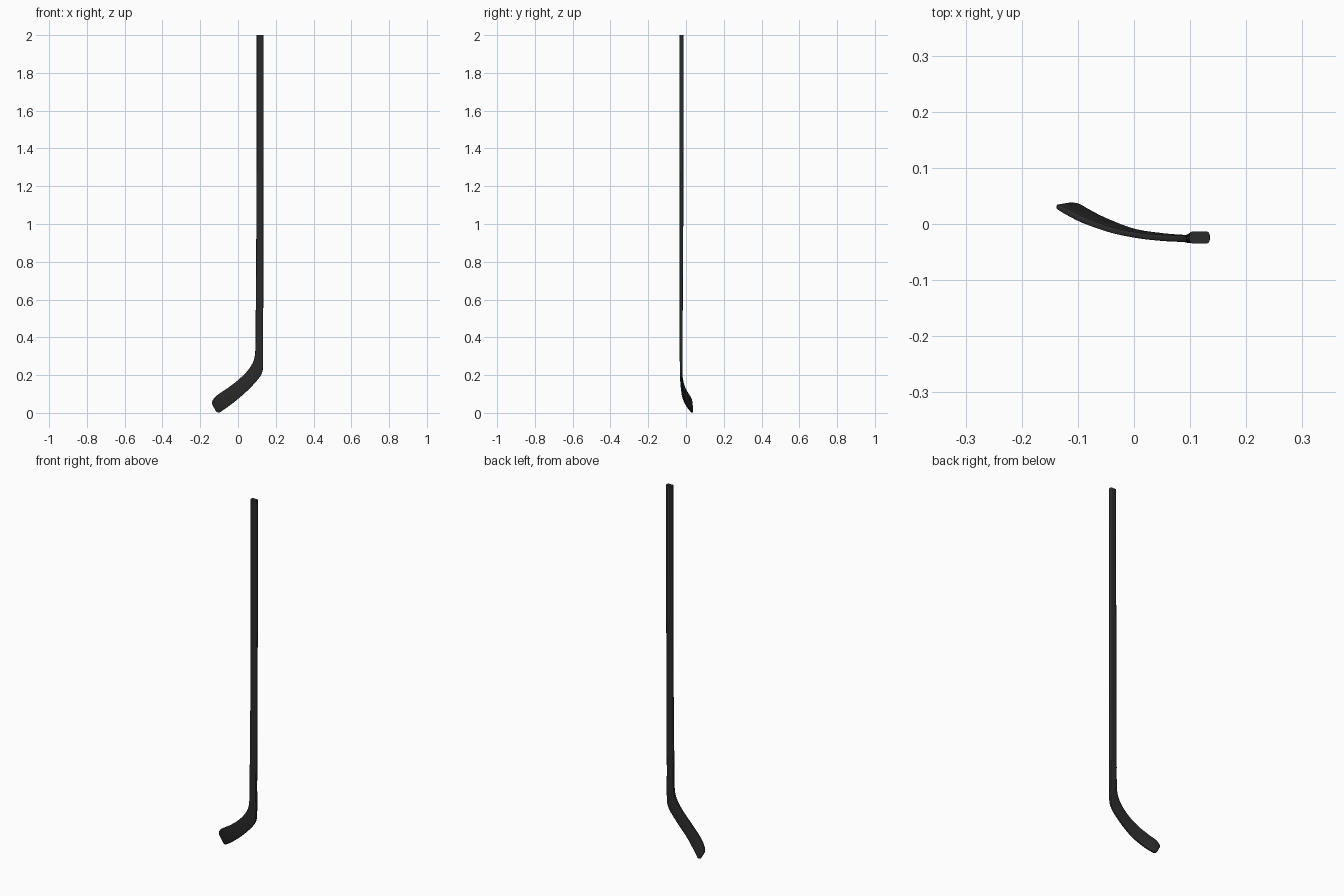
import bpy, bmesh, math
from mathutils import Vector

if "Cube" in bpy.data.objects:
    bpy.data.objects.remove(bpy.data.objects["Cube"])

# One dark colour for the whole stick
black = bpy.data.materials.new("matte black")
black.diffuse_color = (0.024, 0.024, 0.024, 1)
black.use_nodes = True
black.node_tree.nodes["Principled BSDF"].inputs["Base Color"].default_value = black.diffuse_color

# Stations from grip to toe: upper/inner edge x, y, z; lower/outer edge x, y, z; thickness
STATIONS = [
    (0.099, -0.024, 2.00, 0.135, -0.024, 2.00, 0.022),
    (0.099, -0.024, 1.50, 0.135, -0.024, 1.50, 0.021),
    (0.097, -0.024, 1.00, 0.134, -0.024, 1.00, 0.019),
    (0.095, -0.025, 0.65, 0.134, -0.025, 0.65, 0.017),
    (0.093, -0.026, 0.46, 0.133, -0.026, 0.42, 0.016),
    (0.092, -0.026, 0.34, 0.133, -0.026, 0.26, 0.014),
    (0.083, -0.026, 0.277, 0.125, -0.026, 0.207, 0.012),
    (0.053, -0.025, 0.226, 0.094, -0.025, 0.164, 0.011),
    (0.010, -0.021, 0.182, 0.050, -0.021, 0.118, 0.010),
    (-0.040, -0.011, 0.142, 0.000, -0.013, 0.074, 0.010),
    (-0.090, 0.006, 0.108, -0.052, 0.007, 0.033, 0.010),
    (-0.120, 0.021, 0.085, -0.083, 0.023, 0.012, 0.010),
    (-0.133, 0.028, 0.068, -0.098, 0.032, 0.002, 0.009),
    (-0.138, 0.031, 0.054, -0.112, 0.035, 0.006, 0.007),
    (-0.137, 0.032, 0.046, -0.120, 0.035, 0.015, 0.004),
]
SPLIT = 5    # station where the blade takes over from the shaft
STEPS = 6    # subdivisions between stations


def catmull(a, b, c, d, t):
    return [0.5 * (2 * q + (r - p) * t + (2 * p - 5 * q + 4 * r - s) * t * t
                   + (3 * q - p - 3 * r + s) * t ** 3)
            for p, q, r, s in zip(a, b, c, d)]


def smooth_stations():
    last = len(STATIONS) - 1
    out = []
    for i in range(last):
        quad = [STATIONS[min(max(i + k, 0), last)] for k in (-1, 0, 1, 2)]
        out += [catmull(*quad, j / STEPS) for j in range(STEPS)]
    return out + [list(STATIONS[-1])]


def section(s, tangent):
    """Rounded rectangle spanning the two edges of a station."""
    a, b, t = Vector(s[0:3]), Vector(s[3:6]), s[6]
    u = (b - a).normalized()
    n = tangent.cross(u).normalized()
    hw, ht, r = (b - a).length / 2, t / 2, t * 0.3
    pts = []
    for k, (sx, sy) in enumerate([(1, 1), (-1, 1), (-1, -1), (1, -1)]):
        for j in range(5):
            ang = math.pi / 2 * (k + j / 4)
            pts.append((a + b) / 2 + u * (sx * (hw - r) + r * math.cos(ang))
                       + n * (sy * (ht - r) + r * math.sin(ang)))
    return pts


def loft(name, rings, cap_start, cap_end):
    bm = bmesh.new()
    loops = [[bm.verts.new(p) for p in ring] for ring in rings]
    for l0, l1 in zip(loops, loops[1:]):
        for i in range(len(l0)):
            j = (i + 1) % len(l0)
            bm.faces.new((l0[i], l0[j], l1[j], l1[i]))
    if cap_start:
        bm.faces.new(loops[0])
    if cap_end:
        bm.faces.new(loops[-1])
    bmesh.ops.recalc_face_normals(bm, faces=bm.faces)
    # open shells: make sure normals point away from the section centre
    f = bm.faces[0]
    centre = sum((v.co for v in loops[0] + loops[1]), Vector()) / (2 * len(loops[0]))
    if f.normal.dot(f.calc_center_median() - centre) < 0:
        bmesh.ops.reverse_faces(bm, faces=bm.faces)
    me = bpy.data.meshes.new(name)
    bm.to_mesh(me)
    bm.free()
    me.materials.append(black)
    ob = bpy.data.objects.new(name, me)
    bpy.context.collection.objects.link(ob)
    bpy.ops.object.select_all(action='DESELECT')
    ob.select_set(True)
    bpy.context.view_layer.objects.active = ob
    bpy.ops.object.shade_smooth_by_angle(angle=math.radians(40))


# Sections along the whole stick
path = smooth_stations()
mids = [(Vector(s[0:3]) + Vector(s[3:6])) / 2 for s in path]
rings = [section(s, mids[min(i + 1, len(mids) - 1)] - mids[max(i - 1, 0)])
         for i, s in enumerate(path)]

# Straight shaft, then the curved blade
cut = SPLIT * STEPS
loft("shaft", rings[:cut + 1], True, False)
loft("blade", rings[cut:], False, True)
